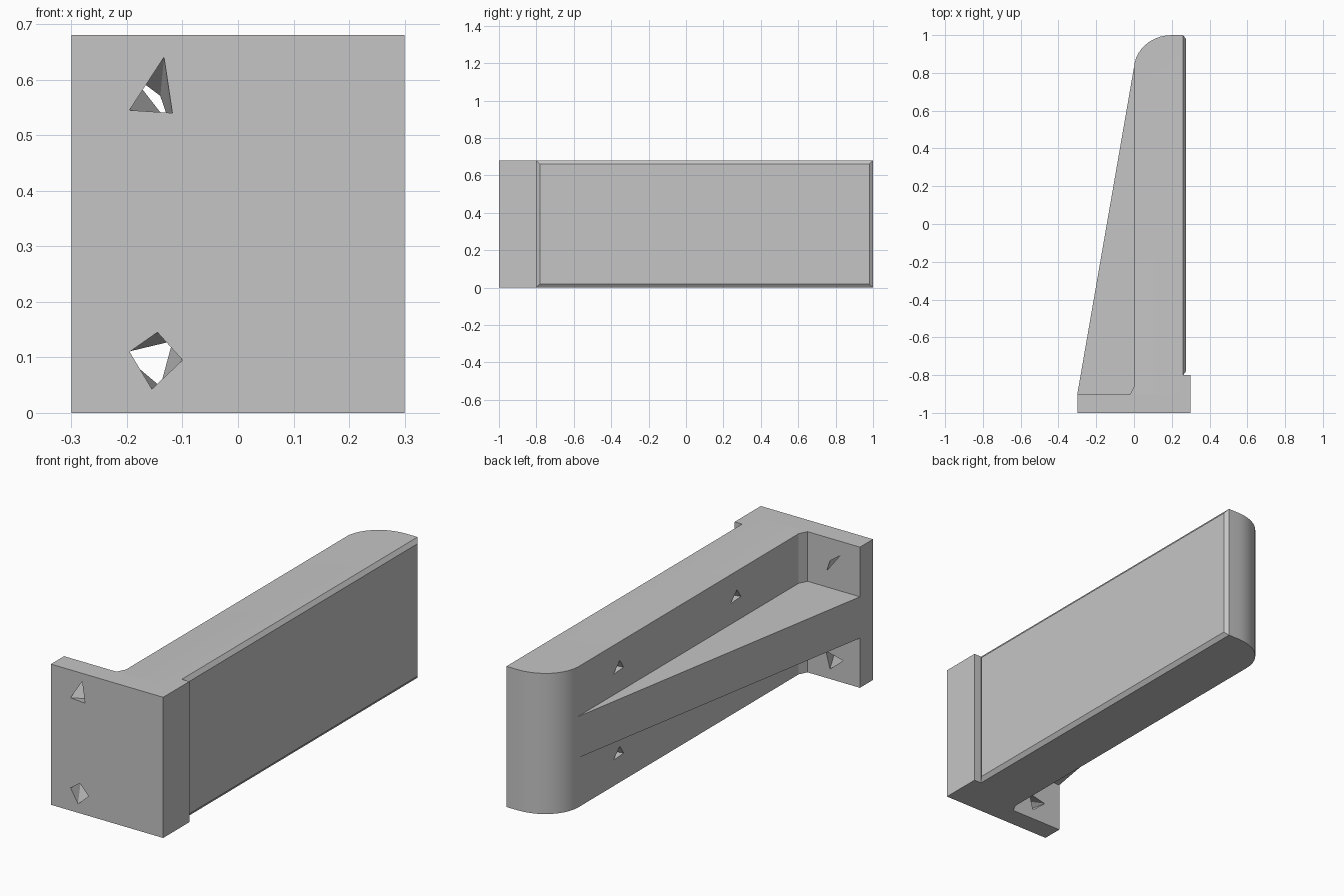
import bpy, bmesh, math

cube = bpy.data.objects.get("Cube")
if cube:
    bpy.data.objects.remove(cube, do_unlink=True)

grey = bpy.data.materials.new("plain grey")
grey.use_nodes = True
grey.diffuse_color = (0.56, 0.56, 0.56, 1)
grey.node_tree.nodes["Principled BSDF"].inputs["Base Color"].default_value = grey.diffuse_color

HEIGHT = 0.68


def finish(bm, name):
    bmesh.ops.recalc_face_normals(bm, faces=bm.faces)
    mesh = bpy.data.meshes.new(name)
    bm.to_mesh(mesh)
    bm.free()
    mesh.materials.append(grey)
    obj = bpy.data.objects.new(name, mesh)
    bpy.context.collection.objects.link(obj)
    return obj


def prism(name, outline, low=0.0, high=HEIGHT, round_edge=None):
    """Extrude a plan outline upward, optionally rounding one top edge."""
    bm = bmesh.new()
    face = bm.faces.new([bm.verts.new((x, y, low)) for x, y in outline])
    ret = bmesh.ops.extrude_face_region(bm, geom=[face])
    tops = [v for v in ret["geom"] if isinstance(v, bmesh.types.BMVert)]
    bmesh.ops.translate(bm, verts=tops, vec=(0, 0, high - low))
    if round_edge:
        edges = [e for e in bm.edges if round_edge(*(v.co for v in e.verts))]
        bmesh.ops.bevel(bm, geom=edges, offset=0.02, segments=4, profile=0.5,
                        affect='EDGES', clamp_overlap=True)
    return finish(bm, name)


def hull(name, points):
    bm = bmesh.new()
    for p in points:
        bm.verts.new(p)
    bmesh.ops.convex_hull(bm, input=bm.verts)
    return finish(bm, name)


def cut(target, cutter):
    cutter.hide_render = True
    mod = target.modifiers.new("hole", 'BOOLEAN')
    mod.operation, mod.solver, mod.object = 'DIFFERENCE', 'EXACT', cutter
    bpy.context.view_layer.objects.active = target
    bpy.ops.object.modifier_apply(modifier=mod.name)
    bpy.data.objects.remove(cutter, do_unlink=True)


# Mounting plate with a thicker foot on one side
plate = prism("mounting_plate", [(-0.3, -1), (0.3, -1), (0.3, -0.8),
                                 (0.26, -0.8), (0.26, -0.9), (-0.3, -0.9)])

# Long arm with a rounded far end
arc = [(0.2 - 0.2 * math.cos(a), 0.82 + 0.18 * math.sin(a))
       for a in (math.pi / 2 * i / 10 for i in range(11))]
arm = prism("arm", [(0.26, -0.9), (0, -0.9)] + arc + [(0.26, 1)],
            round_edge=lambda a, b: min(a.z, b.z) > 0.6 and max(a.x, b.x) < 0.001)

# Small corner fillet and the triangular stiffening rib
prism("corner_fillet", [(-0.02, -0.9), (0.02, -0.9), (0.02, -0.86), (0, -0.86)])
prism("rib", [(-0.3, -0.9), (0, -0.9), (0, 0.83)], 0.24, 0.44)

# Chamfered facing panel
hull("facing_panel", [(x, y, z)
                      for x, inset in ((0.26, 0), (0.275, 0.02))
                      for y in (-0.8 + inset, 1 - inset)
                      for z in (inset, HEIGHT - inset)])

# Faceted screw holes through the plate: front opening, back opening
holes = [
    ([(-0.195, 0.545), (-0.133, 0.64), (-0.118, 0.54)],
     [(-0.193, 0.61), (-0.123, 0.52), (-0.14, 0.57)]),
    ([(-0.195, 0.11), (-0.145, 0.145), (-0.1, 0.095), (-0.155, 0.043)],
     [(-0.118, 0.129), (-0.21, 0.107), (-0.14, 0.048)]),
]
for front, back in holes:
    cut(plate, hull("hole_cutter", [(x, -1.001, z) for x, z in front]
                    + [(x, -0.899, z) for x, z in back]))

# Shallow three-sided screw pits in the arm
for y in (-0.38, 0.515):
    for z in (0.14, 0.555):
        cut(arm, hull("pit_cutter", [(-0.001, y + 0.04, z - 0.015),
                                     (-0.001, y - 0.04, z - 0.01),
                                     (-0.001, y - 0.01, z + 0.035),
                                     (0.08, y, z)]))

bpy.ops.object.select_all(action='DESELECT')
arm.select_set(True)
bpy.context.view_layer.objects.active = arm
bpy.ops.object.shade_smooth_by_angle(angle=math.radians(30))
